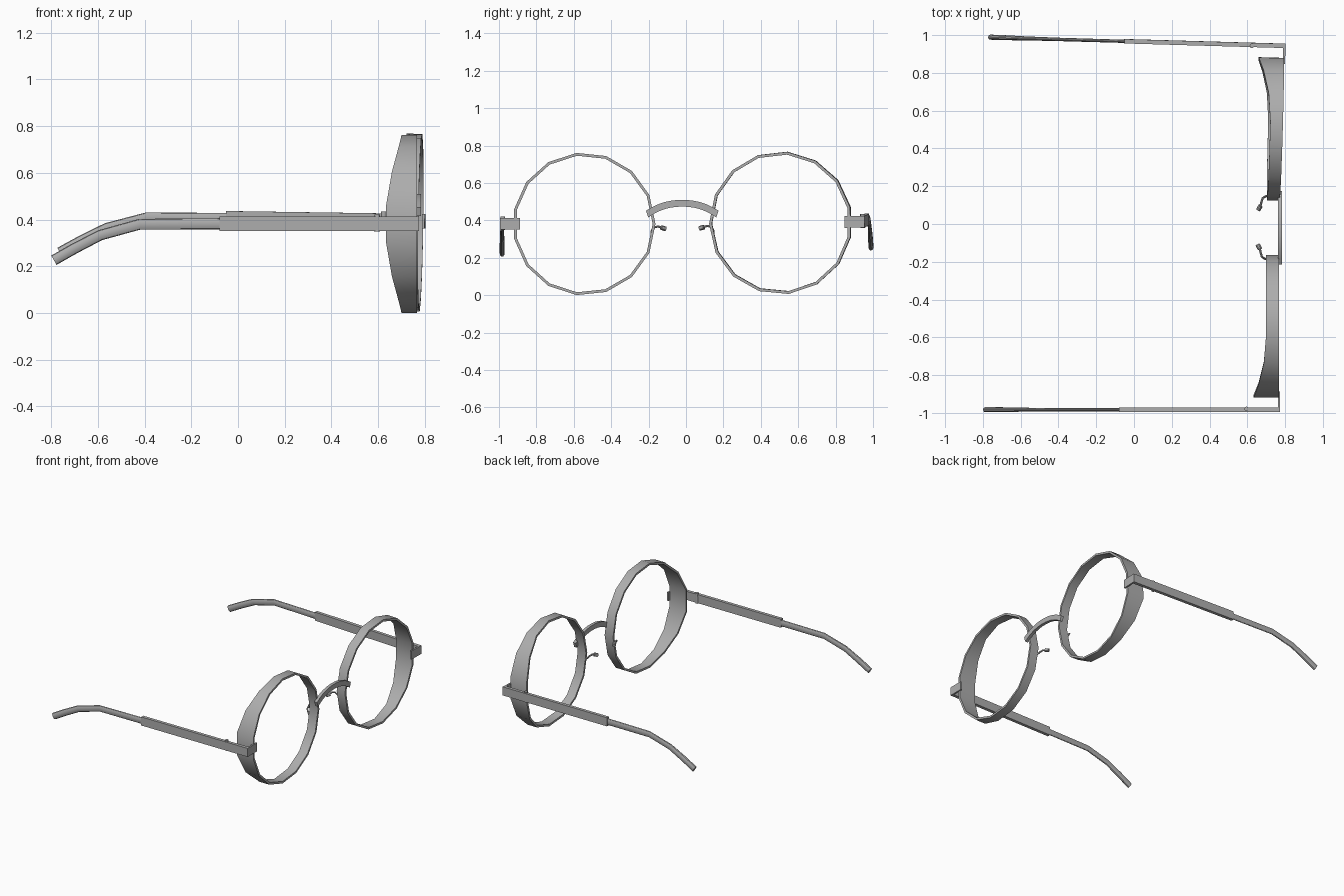
import bpy, bmesh, math
from mathutils import Matrix, Vector

cube = bpy.data.objects.get("Cube")
if cube:
    bpy.data.objects.remove(cube, do_unlink=True)

metal = bpy.data.materials.new("grey_metal")
metal.use_nodes = True
GREY = (0.42, 0.42, 0.42, 1)
metal.diffuse_color = GREY
metal.node_tree.nodes["Principled BSDF"].inputs["Base Color"].default_value = GREY

MID_Y = -0.02          # plane between the two lenses
SIDES = 15             # corners of each lens rim


def finish(name, bm, matrix, smooth=True):
    bm.transform(matrix)
    bmesh.ops.recalc_face_normals(bm, faces=bm.faces)
    mesh = bpy.data.meshes.new(name)
    bm.to_mesh(mesh)
    bm.free()
    mesh.materials.append(metal)
    obj = bpy.data.objects.new(name, mesh)
    bpy.context.collection.objects.link(obj)
    if smooth:
        bpy.ops.object.select_all(action='DESELECT')
        obj.select_set(True)
        bpy.context.view_layer.objects.active = obj
        bpy.ops.object.shade_smooth_by_angle(angle=math.radians(32))


def box(name, low, high, matrix):
    low, high = Vector(low), Vector(high)
    bm = bmesh.new()
    bmesh.ops.create_cube(bm, size=1)
    bm.transform(Matrix.Translation((low + high) / 2) @ Matrix.Diagonal((*(high - low), 1)))
    finish(name, bm, matrix, smooth=False)


def loft(name, loops, matrix, closed=False):
    """Skin a list of equally long point loops."""
    bm = bmesh.new()
    rows = [[bm.verts.new(p) for p in loop] for loop in loops]
    n = len(rows[0])
    pairs = list(zip(rows, rows[1:])) + ([(rows[-1], rows[0])] if closed else [])
    for a, b in pairs:
        for i in range(n):
            j = (i + 1) % n
            bm.faces.new((a[i], a[j], b[j], b[i]))
    if not closed:
        bm.faces.new(rows[0])
        bm.faces.new(rows[-1])
    finish(name, bm, matrix)


def tube(name, path, matrix, sides=12):
    """Sweep an ellipse along (point, width, height) stations."""
    pts = [Vector(p) for p, w, h in path]
    loops = []
    for i, (p, w, h) in enumerate(path):
        d = (pts[min(i + 1, len(pts) - 1)] - pts[max(i - 1, 0)]).normalized()
        side = d.cross(Vector((0, 0, 1))).normalized()
        up = side.cross(d)
        turn = [2 * math.pi * k / sides for k in range(sides)]
        loops.append([pts[i] + side * (w / 2 * math.cos(t)) + up * (h / 2 * math.sin(t))
                      for t in turn])
    loft(name, loops, matrix)


def rim(name, matrix):
    """Lens band that deepens towards the temple."""
    loops = []
    for k in range(SIDES):
        t = 2 * math.pi * k / SIDES
        c, s = math.cos(t), math.sin(t)
        back = 0.70 - 0.07 * max(0, -c) ** 2.5
        loops.append([(x, -0.545 + r * c, 0.381 + r * s)
                      for x, r in ((0.767, 0.382), (back, 0.382), (back, 0.367), (0.767, 0.367))])
    loft(name, loops, matrix, closed=True)


def half(prefix, m):
    rim(prefix + "_lens_rim", m)
    # end piece joining rim and temple
    box(prefix + "_end_piece", (0.762, -0.995, 0.352), (0.774, -0.888, 0.414), m)
    # straight temple bar with its hinge pin
    box(prefix + "_temple_bar", (-0.08, -0.995, 0.352), (0.774, -0.972, 0.414), m)
    tube(prefix + "_hinge_pin", [((0.595, -0.979, 0.348), 0.024, 0.024),
                                 ((0.596, -0.979, 0.422), 0.024, 0.024)], m)
    # curved ear piece
    tube(prefix + "_ear_piece", [((-0.06, -0.983, 0.382), 0.017, 0.048),
                                 ((-0.42, -0.983, 0.380), 0.018, 0.046),
                                 ((-0.59, -0.983, 0.333), 0.021, 0.045),
                                 ((-0.70, -0.983, 0.276), 0.026, 0.046),
                                 ((-0.788, -0.983, 0.226), 0.027, 0.046)], m)
    # nose pad on a bent wire
    tube(prefix + "_nose_wire", [((0.71, -0.185, 0.31), 0.012, 0.012),
                                 ((0.695, -0.185, 0.34), 0.012, 0.012),
                                 ((0.677, -0.174, 0.362), 0.012, 0.012),
                                 ((0.670, -0.150, 0.368), 0.012, 0.012),
                                 ((0.665, -0.125, 0.360), 0.012, 0.012)], m, 8)
    tube(prefix + "_nose_pad", [((0.667, -0.133, 0.362), 0.024, 0.026),
                                ((0.655, -0.110, 0.355), 0.024, 0.026)], m, 10)


# the left half mirrors the right one, opened slightly outwards
pivot = Matrix.Translation((0.78, MID_Y, 0.38))
turn = (Matrix.Rotation(-0.0287, 4, 'Z') @ Matrix.Rotation(0.015, 4, 'Y')
        @ Matrix.Rotation(0.01, 4, 'X'))
mirror = Matrix.Translation((0, 2 * MID_Y, 0)) @ Matrix.Diagonal((1, -1, 1, 1))
half("right", Matrix())
half("left", pivot @ turn @ pivot.inverted() @ mirror)

# arched bridge over the nose
loops = []
for k in range(13):
    u = -1 + k / 6
    y, z = MID_Y + 0.182 * u, 0.51 - 0.058 * abs(u) ** 2.2
    lean = 0.012 * u
    loops.append([(0.762, y + lean, z), (0.784, y + lean, z),
                  (0.784, y, z - 0.036), (0.762, y, z - 0.036)])
loft("bridge", loops, Matrix())
